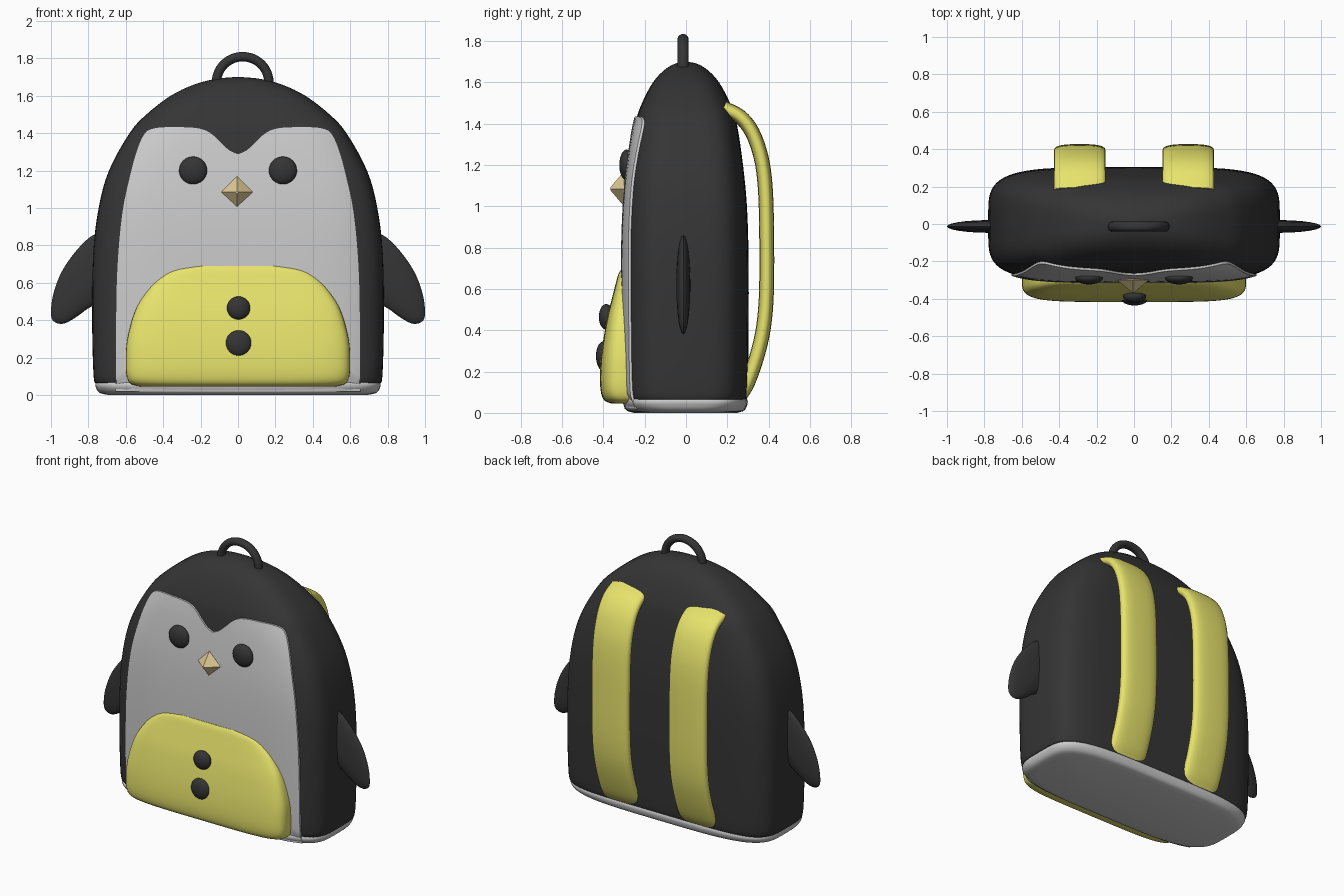
import bpy, bmesh
from math import pi, cos, sin, radians
from mathutils import Vector, Matrix

if "Cube" in bpy.data.objects:
    bpy.data.objects.remove(bpy.data.objects["Cube"])


def material(name, rgb):
    m = bpy.data.materials.new(name)
    m.diffuse_color = (*rgb, 1)
    m.use_nodes = True
    m.node_tree.nodes["Principled BSDF"].inputs["Base Color"].default_value = m.diffuse_color
    return m


DARK = material("charcoal", (0.035, 0.035, 0.035))
YELLOW = material("yellow", (0.80, 0.77, 0.15))
TAN = material("tan", (0.72, 0.58, 0.30))


def finish(bm, name, mat=None, angle=40, mirror=False):
    bmesh.ops.recalc_face_normals(bm, faces=bm.faces)
    me = bpy.data.meshes.new(name)
    bm.to_mesh(me)
    bm.free()
    ob = bpy.data.objects.new(name, me)
    bpy.context.collection.objects.link(ob)
    if mat:
        me.materials.append(mat)
    if mirror:
        ob.modifiers.new("mirror", 'MIRROR')
    if angle:
        bpy.ops.object.select_all(action='DESELECT')
        ob.select_set(True)
        bpy.context.view_layer.objects.active = ob
        bpy.ops.object.shade_smooth_by_angle(angle=radians(angle))
    return ob


def spline(pts, k=4):
    """Catmull-Rom curve through points of any dimension."""
    p = [Vector(q) for q in pts]
    p = [2 * p[0] - p[1]] + p + [2 * p[-1] - p[-2]]
    out = []
    for a, b, c, d in zip(p, p[1:], p[2:], p[3:]):
        for i in range(k):
            t = i / k
            out.append(0.5 * (2 * b + (c - a) * t + (2 * a - 5 * b + 4 * c - d) * t * t
                              + (3 * b - a - 3 * c + d) * t ** 3))
    return out + [p[-2]]


def superellipse(w, d, n, count):
    def f(v):
        return (1 if v >= 0 else -1) * abs(v) ** (2 / n)
    angles = [2 * pi * i / count for i in range(count)]
    return [(w * f(cos(a)), d * f(sin(a))) for a in angles]


def skin(rings):
    """Closed surface through a list of rings of coordinates."""
    bm = bmesh.new()
    vs = [[bm.verts.new(co) for co in r] for r in rings]
    n = len(vs[0])
    for a, b in zip(vs, vs[1:]):
        for i in range(n):
            j = (i + 1) % n
            bm.faces.new((a[i], a[j], b[j], b[i]))
    bm.faces.new(vs[0])
    bm.faces.new(vs[-1])
    return bm


def loft(sections, cy=0, k=4):
    """Stack of (z, half width, half depth, squareness) sections."""
    return skin([[(x, cy + y, z) for x, y in superellipse(w, d, n, 72)]
                 for z, w, d, n in spline(sections, k)])


def sweep(path, section):
    """Sweep a (half width, half thickness, squareness) section along a yz or xz path."""
    rings = []
    for i, p in enumerate(path):
        t = (path[min(i + 1, len(path) - 1)] - path[max(i - 1, 0)]).normalized()
        side = Vector((1, 0, 0)) if abs(t.x) < 1e-6 and section[0] > 0.1 else Vector((0, 1, 0))
        up = side.cross(t)
        rings.append([p + side * u + up * v for u, v in superellipse(*section, 24)])
    return rings


# Main bag body
BODY = [(0.06, 0.755, 0.285, 4.2), (0.10, 0.772, 0.298, 4.5), (0.40, 0.78, 0.303, 4.5),
        (0.75, 0.775, 0.303, 4.5), (1.00, 0.745, 0.295, 4.5), (1.20, 0.69, 0.276, 4.3),
        (1.40, 0.58, 0.246, 4), (1.50, 0.49, 0.213, 3.6), (1.60, 0.36, 0.16, 3.2),
        (1.66, 0.235, 0.105, 2.8), (1.69, 0.12, 0.054, 2.4), (1.70, 0.02, 0.009, 2.2)]
finish(loft(BODY), "bag_body", DARK, 60)
# Pale base under the bag
finish(loft([(0, 0.69, 0.25, 3.4), (0.012, 0.74, 0.285, 3.8), (0.04, 0.76, 0.30, 4.2),
             (0.065, 0.76, 0.30, 4.2), (0.085, 0.73, 0.28, 4.2)], -0.003), "bag_base", None, 50)

# Face panel that follows the front of the body
ROWS = spline(BODY, 4)


def front_y(x, z):
    for a, b in zip(ROWS, ROWS[1:]):
        if z <= b[0]:
            break
    t = max(0, (z - a[0]) / (b[0] - a[0]))
    _, w, d, n = a.lerp(b, t)
    return -d * max(0, 1 - abs(x / w) ** n) ** (1 / n)


outline = spline([(0, 1.29), (0.045, 1.31), (0.09, 1.35), (0.15, 1.405), (0.22, 1.43),
                  (0.34, 1.435), (0.44, 1.43), (0.50, 1.40), (0.545, 1.30), (0.585, 1.15),
                  (0.62, 0.98), (0.643, 0.75), (0.653, 0.5), (0.656, 0.03)], 3)
outline = [(-x, z) for x, z in outline[:0:-1]] + [(x, z) for x, z in outline]
bm = bmesh.new()
N = 28
grid = []
for x, top in outline:
    zs = [0.02 + (top - 0.02) * j / N for j in range(N + 1)]
    grid.append([bm.verts.new((x, front_y(x, z) - 0.012, z)) for z in zs])
for a, b in zip(grid, grid[1:]):
    for j in range(N):
        bm.faces.new((a[j], b[j], b[j + 1], a[j + 1]))
rim = [e for e in bm.edges if e.is_boundary]
ext = bmesh.ops.extrude_edge_only(bm, edges=rim)["geom"]
bmesh.ops.translate(bm, vec=(0, 0.03, 0), verts=[g for g in ext if isinstance(g, bmesh.types.BMVert)])
finish(bm, "face_panel")

# Front pocket
finish(loft([(0.045, 0.52, 0.09, 4), (0.06, 0.573, 0.125, 4.5), (0.10, 0.595, 0.142, 5),
             (0.18, 0.60, 0.147, 5), (0.30, 0.592, 0.138, 5), (0.45, 0.55, 0.114, 5),
             (0.55, 0.49, 0.09, 5), (0.62, 0.425, 0.072, 5), (0.665, 0.355, 0.06, 5),
             (0.69, 0.25, 0.048, 5)], -0.27), "front_pocket", YELLOW, 50)


# Eyes and pocket buttons
def disc(name, x, y, z, r):
    bm = bmesh.new()
    bmesh.ops.create_uvsphere(bm, u_segments=32, v_segments=16, radius=1)
    bmesh.ops.transform(bm, verts=bm.verts,
                        matrix=Matrix.Translation((x, y, z)) @ Matrix.Diagonal((r, 0.036, r, 1)))
    finish(bm, name, DARK, 60)


disc("eye_left", -0.24, -0.287, 1.2, 0.075)
disc("eye_right", 0.24, -0.287, 1.2, 0.075)
disc("button_upper", 0.003, -0.386, 0.465, 0.062)
disc("button_lower", 0.003, -0.40, 0.275, 0.071)

# Faceted beak
bm = bmesh.new()
bmesh.ops.create_cone(bm, cap_ends=True, segments=4, radius1=0.085, radius2=0.008, depth=0.065,
                      matrix=Matrix.Translation((-0.005, -0.3325, 1.085)) @ Matrix.Rotation(pi / 2, 4, 'X'))
bmesh.ops.create_cone(bm, cap_ends=False, segments=4, radius1=0.05, radius2=0.085, depth=0.03,
                      matrix=Matrix.Translation((-0.005, -0.285, 1.085)) @ Matrix.Rotation(pi / 2, 4, 'X'))
bmesh.ops.remove_doubles(bm, verts=bm.verts, dist=0.001)
finish(bm, "beak", TAN, 0)

# Side flippers, lens shaped in thickness
flip = spline([(0.70, 0.88), (0.765, 0.86), (0.82, 0.82), (0.89, 0.74), (0.95, 0.645), (0.99, 0.53),
               (1.0, 0.43), (0.98, 0.39), (0.93, 0.382), (0.86, 0.42), (0.79, 0.47), (0.70, 0.50)], 3)
cx, cz = 0.77, 0.62
rings = []
for i in range(-6, 7):
    a = i / 6 * radians(84)
    rings.append([(cx + (x - cx) * cos(a), -0.013 + 0.034 * sin(a), cz + (z - cz) * cos(a)) for x, z in flip])
finish(skin(rings), "flippers", DARK, 60, mirror=True)

# Shoulder straps on the back
path = spline([(0.29, y, z) for y, z in
               [(0.18, 1.475), (0.26, 1.435), (0.32, 1.36), (0.363, 1.24), (0.383, 1.1), (0.39, 0.9),
                (0.39, 0.6), (0.376, 0.42), (0.345, 0.28), (0.30, 0.15), (0.265, 0.09)]], 4)
finish(skin(sweep(path, (0.138, 0.036, 2.8))), "shoulder_straps", YELLOW, 60, mirror=True)

# Carry handle on top
arc = [Vector((0.025 + 0.14 * cos(pi * i / 24), -0.014, 1.672 + 0.137 * sin(pi * i / 24))) for i in range(25)]
arc = [arc[0] - Vector((0, 0, 0.05))] + arc + [arc[-1] - Vector((0, 0, 0.05))]
finish(skin(sweep(arc, (0.027, 0.025, 2))), "carry_handle", DARK, 60)
